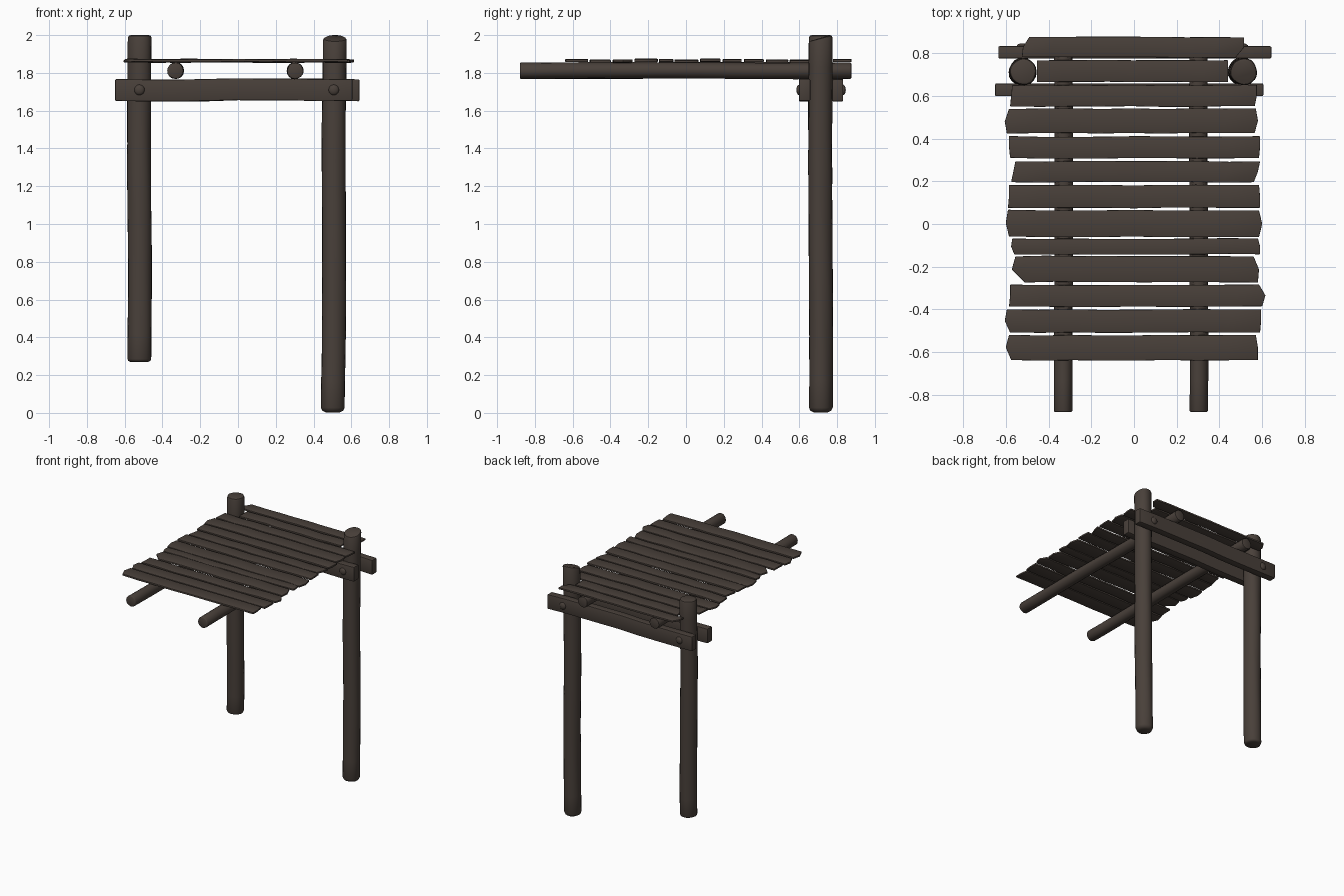
import bpy, bmesh, math, random
from mathutils import Vector, Matrix

if "Cube" in bpy.data.objects:
    bpy.data.objects.remove(bpy.data.objects["Cube"])

random.seed(4)
wood = bpy.data.materials.new("dark_wood")
wood.diffuse_color = (0.066, 0.051, 0.042, 1)
wood.use_nodes = True
wood.node_tree.nodes["Principled BSDF"].inputs["Base Color"].default_value = wood.diffuse_color


def finish(bm, name, angle=40):
    bmesh.ops.recalc_face_normals(bm, faces=bm.faces)
    me = bpy.data.meshes.new(name)
    bm.to_mesh(me)
    bm.free()
    ob = bpy.data.objects.new(name, me)
    bpy.context.collection.objects.link(ob)
    me.materials.append(wood)
    bpy.ops.object.select_all(action='DESELECT')
    ob.select_set(True)
    bpy.context.view_layer.objects.active = ob
    bpy.ops.object.shade_smooth_by_angle(angle=math.radians(angle))
    return ob


# Rough round log between two points; round0/round1 soften the ends, slant tilts the end cap
def log(name, a, b, r, round0=0.02, round1=0.01, slant=0.0, sides=20, rings=12):
    a, b = Vector(a), Vector(b)
    axis = b - a
    L = axis.length
    rot = axis.to_track_quat('Z', 'Y').to_matrix()
    ts = [(0, r - round0), (round0 * .35, r - round0 * .3), (round0, r)]
    ts += [(L * i / rings, r) for i in range(1, rings)]
    ts += [(L - round1, r), (L - round1 * .3, r - round1 * .3), (L, r - round1)]
    bm = bmesh.new()
    ph = random.uniform(0, 6)
    loops = []
    for d, rad in ts:
        off = Vector((math.sin(d * 3 + ph), math.cos(d * 4 + ph), 0)) * r * .04
        loop = []
        for k in range(sides):
            t = 2 * math.pi * k / sides
            q = rad * (1 + .02 * math.sin(3 * t + ph + d) + .015 * math.sin(5 * t - ph + d * 9))
            p = Vector((q * math.cos(t), q * math.sin(t), d)) + off
            if L - d <= round1 + 1e-6:
                p.z += slant * (math.cos(t) - 1) * .5
            loop.append(bm.verts.new(a + rot @ p))
        loops.append(loop)
    for l0, l1 in zip(loops, loops[1:]):
        for k in range(sides):
            bm.faces.new((l0[k], l0[k - 1], l1[k - 1], l1[k]))
    bm.faces.new(loops[0])
    bm.faces.new(loops[-1])
    return finish(bm, name)


# Sawn board: outline between y0..y1 with three x values at each end, gently warped
def board(name, y0, y1, left, right, z0, z1, warp=0.003, bevel=0.004, n=8):
    ym = (y0 + y1) / 2
    bm = bmesh.new()
    cols = []
    for i in range(n + 1):
        f = i / n
        wob = 0 if bevel > .005 else random.uniform(-.002, .002)
        w = random.uniform(-warp, warp)
        col = []
        for j, y in enumerate((y0, ym, y1)):
            x = left[j] * (1 - f) + right[j] * f
            col.append((bm.verts.new((x, y + wob, z0 + w)), bm.verts.new((x, y + wob, z1 + w))))
        cols.append(col)
    for c, d in zip(cols, cols[1:]):
        for j in (0, 1):
            for s in (0, 1):
                bm.faces.new((c[j][s], c[j + 1][s], d[j + 1][s], d[j][s]))
        for j in (0, 2):
            bm.faces.new((c[j][0], c[j][1], d[j][1], d[j][0]))
    for c in (cols[0], cols[-1]):
        for j in (0, 1):
            bm.faces.new((c[j][0], c[j][1], c[j + 1][1], c[j + 1][0]))
    bmesh.ops.recalc_face_normals(bm, faces=bm.faces)
    edges = [e for e in bm.edges if e.calc_face_angle(0) > .9]
    bmesh.ops.bevel(bm, geom=edges, offset=bevel, segments=2, affect='EDGES', profile=.5)
    return finish(bm, name)


# Upright posts: the left one stops higher than the right one
log("left_post", (-0.522, 0.712, 0.27), (-0.52, 0.712, 2.0), 0.063, .015, .015)
log("right_post", (0.503, 0.712, 0.003), (0.512, 0.712, 2.0), 0.063, .025, .012, slant=0.03)

# Clamping beams in front of and behind the posts
board("front_beam", 0.598, 0.658, (-.65,) * 3, (.605,) * 3, 1.652, 1.768, .004, .006)
board("back_beam", 0.775, 0.832, (-.635,) * 3, (.643,) * 3, 1.652, 1.768, .004, .006)

# Domed bolts through beams and posts
for side, x in (("left", -0.522), ("right", 0.507)):
    for face, y, s in (("front", 0.600, -1), ("back", 0.830, 1)):
        bm = bmesh.new()
        bmesh.ops.create_uvsphere(bm, u_segments=16, v_segments=10, radius=1,
                                  matrix=Matrix.Translation((x, y, 1.71)) @ Matrix.Diagonal((.028, .016, .028, 1)))
        finish(bm, f"{side}_{face}_bolt")

# Long bearer logs under the planks
log("left_bearer", (-0.33, -0.88, 1.812), (-0.33, 0.875, 1.812), 0.043, .006, .006, sides=16)
log("right_bearer", (0.302, -0.88, 1.812), (0.302, 0.875, 1.812), 0.043, .006, .006, sides=16)

# Roof planks: front y, back y, left end (front, middle, back), right end (front, middle, back)
planks = [
    (-.638, -.520, (-.575, -.60, -.585), (.58, .58, .57)),
    (-.508, -.400, (-.58, -.605, -.595), (.59, .595, .595)),
    (-.387, -.285, (-.585, -.58, -.58), (.60, .615, .585)),
    (-.272, -.150, (-.51, -.572, -.555), (.58, .585, .56)),
    (-.142, -.068, (-.56, -.575, -.57), (.59, .59, .58)),
    (-.060, .065, (-.585, -.60, -.59), (.585, .60, .585)),
    (.075, .182, (-.59, -.585, -.585), (.59, .59, .585)),
    (.195, .293, (-.575, -.565, -.555), (.56, .58, .59)),
    (.308, .410, (-.58, -.585, -.585), (.585, .59, .59)),
    (.425, .540, (-.595, -.605, -.585), (.565, .58, .57)),
    (.550, .650, (-.58, -.575, -.57), (.565, .575, .575)),
    (.665, .767, (-.455, -.455, -.455), (.44, .44, .44)),
    (.780, .875, (-.525, -.52, -.49), (.475, .515, .515)),
]
for i, (y0, y1, left, right) in enumerate(planks):
    z = 1.855 + random.uniform(-.002, .004)
    board(f"roof_plank_{i + 1}", y0, y1, left, right, z, z + .014, .0025, .003)
